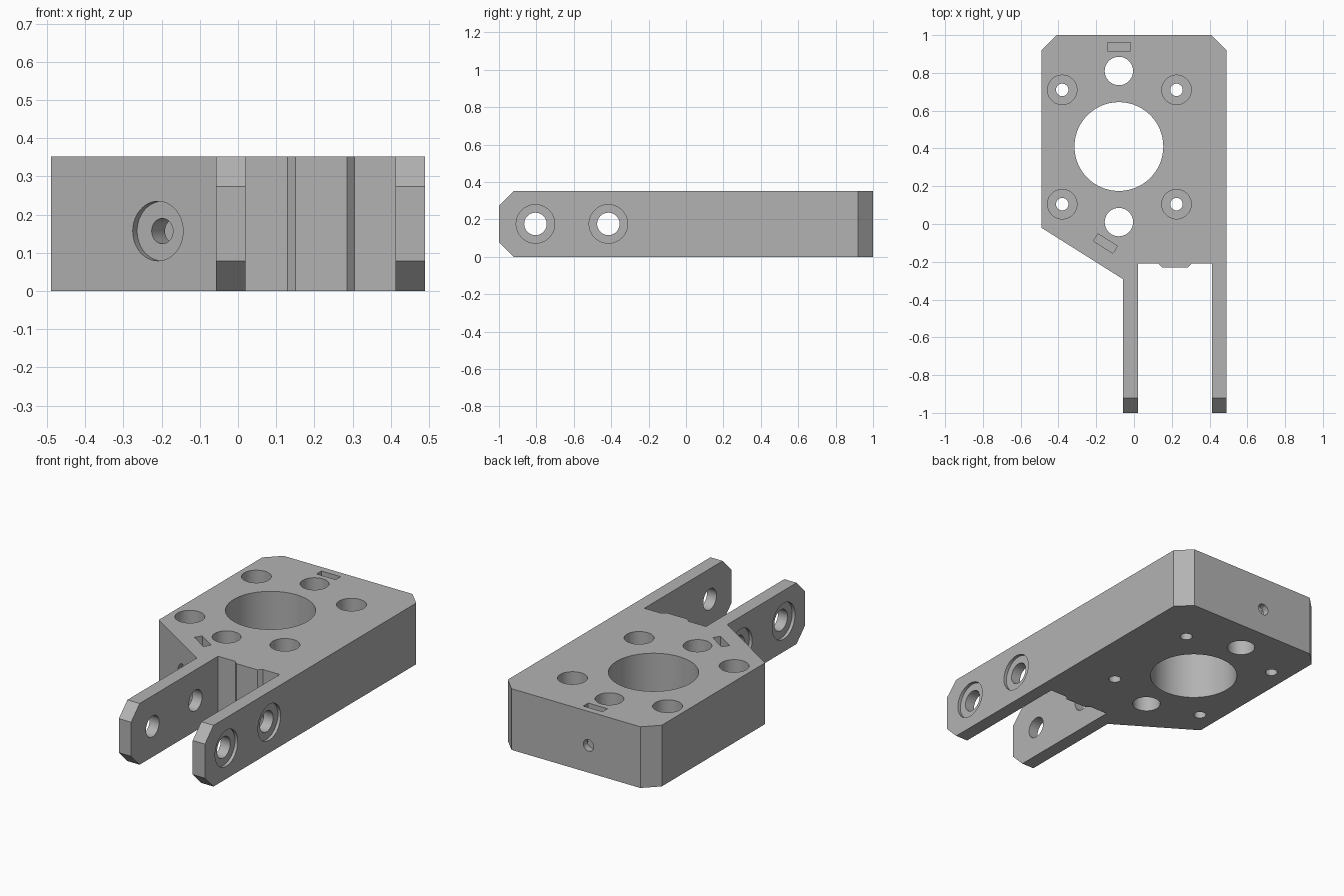
import bpy
import bmesh
from mathutils import Vector

if "Cube" in bpy.data.objects:
    bpy.data.objects.remove(bpy.data.objects["Cube"], do_unlink=True)

HEIGHT = 0.352
MID_X = -0.08          # centre line of the bores
BOLT_Z = 0.157         # height of the clamp bolts
PIN_Z = HEIGHT / 2     # height of the arm pins

grey = bpy.data.materials.new("plain grey")
grey.use_nodes = True
colour = (0.45, 0.45, 0.45, 1)
grey.diffuse_color = colour
grey.node_tree.nodes["Principled BSDF"].inputs["Base Color"].default_value = colour


def prism(name, points, direction):
    """Extrude a closed flat outline along a direction."""
    bm = bmesh.new()
    face = bm.faces.new([bm.verts.new(p) for p in points])
    moved = bmesh.ops.extrude_face_region(bm, geom=[face])["geom"]
    bmesh.ops.translate(bm, vec=direction,
                        verts=[v for v in moved if isinstance(v, bmesh.types.BMVert)])
    bmesh.ops.recalc_face_normals(bm, faces=bm.faces)
    mesh = bpy.data.meshes.new(name)
    bm.to_mesh(mesh)
    bm.free()
    mesh.materials.append(grey)
    obj = bpy.data.objects.new(name, mesh)
    bpy.context.collection.objects.link(obj)
    return obj


def cut(cutter):
    """Subtract a cutter from the bracket and discard it."""
    cutter.hide_render = True
    mod = bracket.modifiers.new("cut", "BOOLEAN")
    mod.operation = "DIFFERENCE"
    mod.solver = "EXACT"
    mod.object = cutter
    bpy.context.view_layer.objects.active = bracket
    bpy.ops.object.modifier_apply(modifier=mod.name)
    bpy.data.objects.remove(cutter, do_unlink=True)


def drill(start, end, radius, sides=48):
    """Cut a round hole between two points."""
    start, end = Vector(start), Vector(end)
    axis = end - start
    bpy.ops.mesh.primitive_cylinder_add(vertices=sides, radius=radius, depth=axis.length,
                                        location=(start + end) / 2,
                                        rotation=axis.to_track_quat("Z", "Y").to_euler())
    cutter = bpy.context.object
    cutter.data.materials.append(grey)
    cut(cutter)


def nut_slot(centre, normal):
    """Cut a nut pocket, open at the top, square to a bolt axis."""
    across = Vector((-normal.y, normal.x, 0)) * 0.061
    along = normal * 0.0225
    base = Vector((centre.x, centre.y, 0.09))
    cut(prism("slot_cutter", [base + across + along, base - across + along,
                              base - across - along, base + across - along], (0, 0, 0.4)))


# Plate with two arms and a small raised pad between them
outline = [(-0.49, 0.92), (-0.41, 1), (0.41, 1), (0.49, 0.92), (0.49, -1), (0.412, -1),
           (0.412, -0.21), (0.305, -0.21), (0.285, -0.23), (0.15, -0.23), (0.13, -0.21),
           (0.02, -0.21), (0.02, -1), (-0.058, -1), (-0.058, -0.292), (-0.49, -0.02)]
bracket = prism("bracket", [(x, y, 0) for x, y in outline], (0, 0, HEIGHT))

# Chamfered arm tips, top and bottom
for z_edge, z_tip, z_out in ((0, 0.078, -0.078), (HEIGHT, HEIGHT - 0.078, HEIGHT + 0.078)):
    cut(prism("tip_cutter", [(-0.6, -0.844, z_out), (-0.6, -1.078, z_tip + (z_tip - z_edge)),
                             (-0.6, -1.078, z_out)], (1.2, 0, 0)))

# Main bore and the two rod holes
for y, radius in ((0.41, 0.235), (0.81, 0.075), (0.01, 0.075)):
    drill((MID_X, y, -0.1), (MID_X, y, 0.5), radius, 96)

# Four counterbored mounting holes
for x in (-0.38, 0.225):
    for y in (0.105, 0.71):
        drill((x, y, -0.1), (x, y, 0.5), 0.033)
        drill((x, y, 0.1), (x, y, 0.5), 0.078)

# Pin holes through both arms, recessed on the outer faces
for y in (-0.805, -0.415):
    drill((-0.2, y, PIN_Z), (0.6, y, PIN_Z), 0.06)
    drill((0.472, y, PIN_Z), (0.6, y, PIN_Z), 0.103, 64)
    drill((-0.2, y, PIN_Z), (-0.04, y, PIN_Z), 0.103, 64)

# Clamp bolt from the back face, with its nut slot
back = Vector((0, 1, 0))
rod = Vector((MID_X, 0.81, BOLT_Z))
drill(rod, rod + back * 0.4, 0.033)
nut_slot(rod + back * 0.128, back)

# Clamp bolt from the slanted face, with its nut slot and shallow recess
slant = Vector((-0.272, -0.432, 0)).normalized()
rod = Vector((MID_X, 0.01, BOLT_Z))
drill(rod, rod + slant * 0.5, 0.033)
drill(rod + slant * 0.222, rod + slant * 0.5, 0.078)
nut_slot(rod + slant * 0.134, slant)

# Smooth bores, sharp edges
bpy.ops.object.select_all(action="DESELECT")
bracket.select_set(True)
bpy.context.view_layer.objects.active = bracket
bpy.ops.object.shade_smooth_by_angle(angle=0.5)
